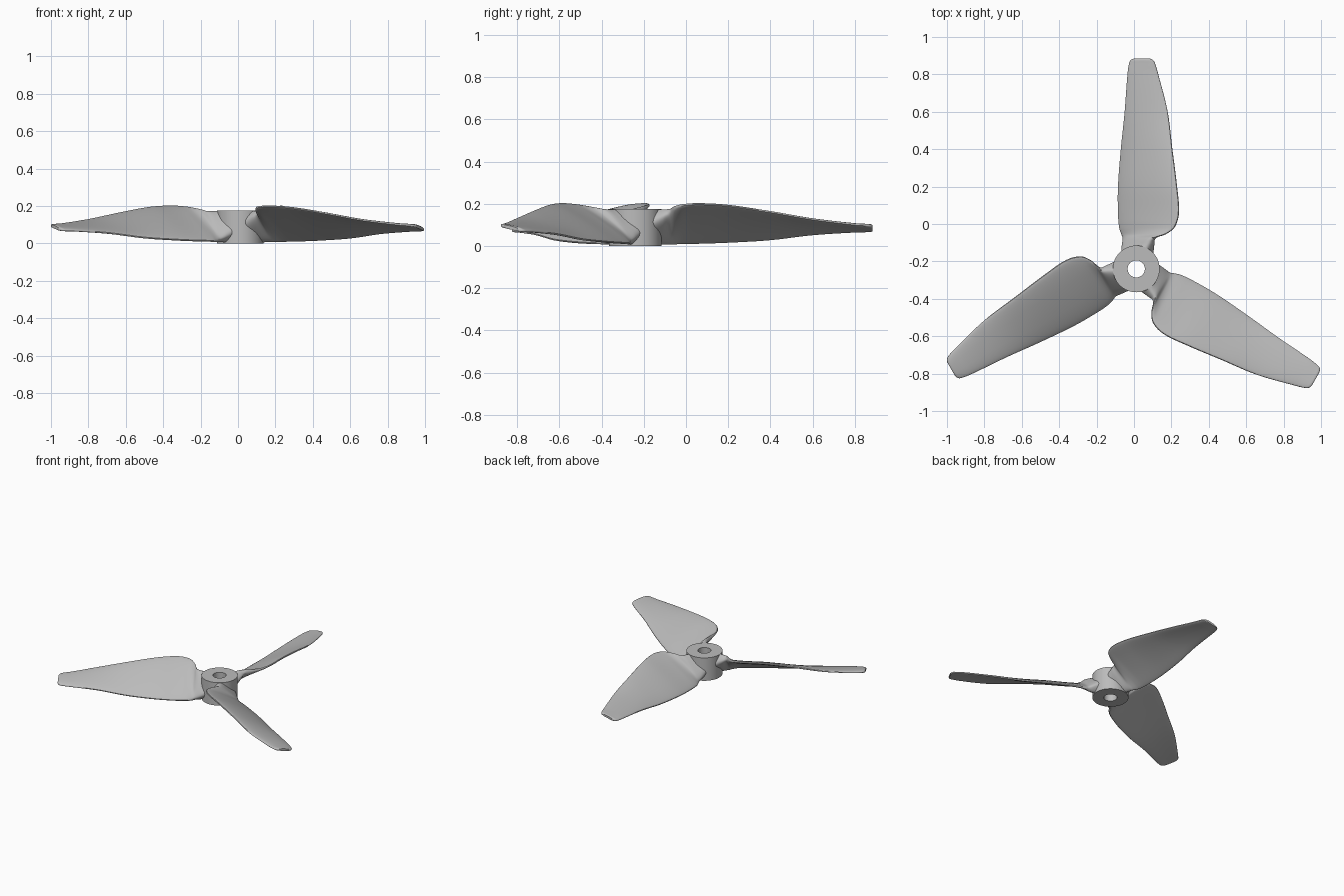
import bpy, bmesh, math
from mathutils import Matrix, Vector

cube = bpy.data.objects.get("Cube")
if cube:
    bpy.data.objects.remove(cube, do_unlink=True)

HUB_CENTRE = Vector((0.012, -0.24, 0))
HUB_HEIGHT = 0.175
HUB_RADIUS = 0.125
BORE_RADIUS = 0.046
SEGMENTS = 64
SECTION_POINTS = 36
STEPS = 6

grey = bpy.data.materials.new("plain_grey")
grey.use_nodes = True
colour = (0.5, 0.5, 0.5, 1)
grey.diffuse_color = colour
grey.node_tree.nodes["Principled BSDF"].inputs["Base Color"].default_value = colour

# Blade stations: radius, low edge x, high edge x, low edge z, high edge z, half thickness
STATIONS = [
    (.08, -.06, .07, .03, .15, .06),
    (.13, -.065, .085, .02, .16, .04),
    (.165, -.067, .1, .014, .17, .025),
    (.185, -.077, .155, .012, .183, .018),
    (.22, -.09, .203, .012, .194, .014),
    (.3, -.097, .228, .013, .2, .012),
    (.44, -.097, .218, .018, .192, .012),
    (.64, -.082, .193, .03, .162, .011),
    (.84, -.062, .168, .054, .127, .01),
    (1.04, -.047, .118, .068, .102, .01),
    (1.1, -.038, .1, .07, .098, .01),
    (1.118, -.028, .088, .072, .096, .01),
    (1.125, -.012, .072, .074, .093, .008),
]


def slope(column, i):
    """Slope of one station column at station i."""
    before = STATIONS[max(i - 1, 0)]
    after = STATIONS[min(i + 1, len(STATIONS) - 1)]
    return (after[column] - before[column]) / (after[0] - before[0])


def smooth_stations():
    """Fill in between the stations with smooth curves."""
    rows = []
    for i in range(len(STATIONS) - 1):
        a, b = STATIONS[i], STATIONS[i + 1]
        gap = b[0] - a[0]
        for step in range(STEPS):
            t = step / STEPS
            ease = t * t * (3 - 2 * t)
            row = [a[0] + gap * t]
            for column in range(1, len(a)):
                start = gap * slope(column, i) * t * (1 - t) ** 2
                end = gap * slope(column, i + 1) * t * t * (1 - t)
                row.append(a[column] + (b[column] - a[column]) * ease + start - end)
            rows.append(row)
    rows.append(list(STATIONS[-1]))
    return rows


def blade_section(radius, low_x, high_x, low_z, high_z, half):
    """Rounded, slightly arched section across the blade."""
    low, high = Vector((low_x, radius, low_z)), Vector((high_x, radius, high_z))
    middle, reach = (low + high) / 2, (high - low) / 2
    normal = Vector((-reach.z, 0, reach.x)).normalized()
    arch = 0.05 * reach.length * min(1, max(0, radius - HUB_RADIUS) * 8)
    points = []
    for k in range(SECTION_POINTS):
        angle = math.tau * k / SECTION_POINTS
        c, s = math.cos(angle), math.sin(angle)
        across = math.copysign(abs(c) ** 0.6, c)
        through = math.copysign(abs(s) ** 0.6, s)
        p = middle + reach * across + normal * (half * through + arch * (1 - across ** 2))
        # The root is trimmed flush with the hub faces
        p.z = max(p.z, 0.001)
        if radius < 0.168:
            p.z = min(p.z, HUB_HEIGHT - 0.001)
        points.append(p)
    return points


def skin(bm, rings, closed=False):
    """Join rings of vertices with quads."""
    pairs = list(zip(rings, rings[1:]))
    if closed:
        pairs.append((rings[-1], rings[0]))
    for a, b in pairs:
        for k in range(len(a)):
            j = (k + 1) % len(a)
            bm.faces.new((a[k], a[j], b[j], b[k]))


def finish(bm, name, turn=0.0):
    """Turn the mesh into a shaded object around the hub axis."""
    bmesh.ops.recalc_face_normals(bm, faces=bm.faces)
    bm.transform(Matrix.Translation(HUB_CENTRE) @ Matrix.Rotation(turn, 4, "Z"))
    mesh = bpy.data.meshes.new(name)
    bm.to_mesh(mesh)
    bm.free()
    mesh.materials.append(grey)
    obj = bpy.data.objects.new(name, mesh)
    bpy.context.collection.objects.link(obj)
    bpy.ops.object.select_all(action="DESELECT")
    obj.select_set(True)
    bpy.context.view_layer.objects.active = obj
    bpy.ops.object.shade_smooth_by_angle(angle=math.radians(40))


# Hub: a ring with a bore through it
bm = bmesh.new()
rings = []
for radius, z in ((BORE_RADIUS, 0), (HUB_RADIUS, 0),
                  (HUB_RADIUS, HUB_HEIGHT), (BORE_RADIUS, HUB_HEIGHT)):
    rings.append([bm.verts.new((radius * math.cos(math.tau * k / SEGMENTS),
                                radius * math.sin(math.tau * k / SEGMENTS), z))
                  for k in range(SEGMENTS)])
skin(bm, rings, closed=True)
finish(bm, "hub")

# Three twisted blades
for index, name in enumerate(("back_blade", "right_blade", "left_blade")):
    bm = bmesh.new()
    rings = [[bm.verts.new(p) for p in blade_section(*row)] for row in smooth_stations()]
    skin(bm, rings)
    bm.faces.new(rings[0])
    bm.faces.new(rings[-1])
    finish(bm, name, index * math.tau / 3)
